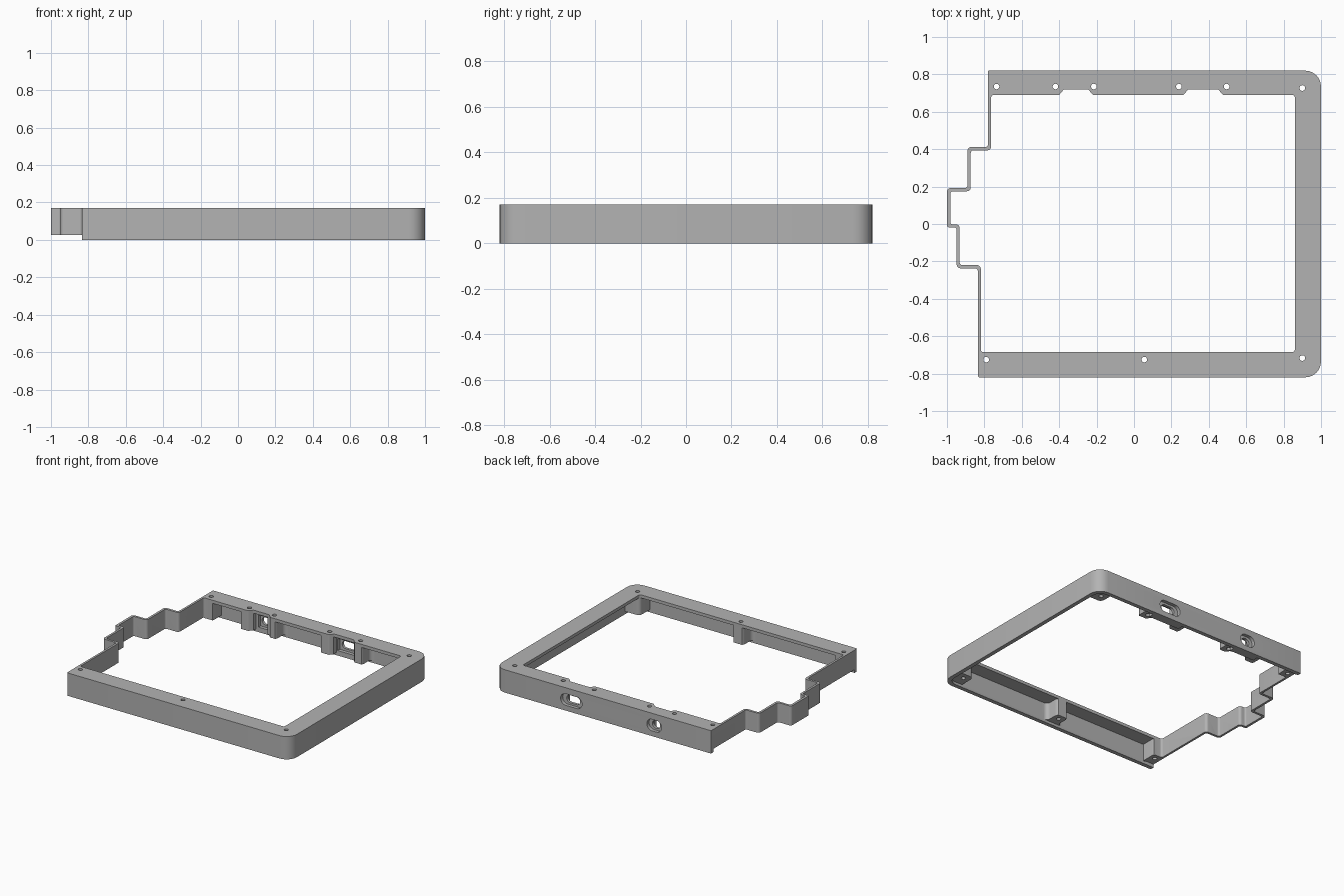
import bpy, bmesh, math
from mathutils import Vector

cube = bpy.data.objects.get("Cube")
if cube:
    bpy.data.objects.remove(cube, do_unlink=True)

grey = bpy.data.materials.new("matte grey")
grey.use_nodes = True
GREY = (0.45, 0.45, 0.45, 1)
grey.diffuse_color = GREY
grey.node_tree.nodes["Principled BSDF"].inputs["Base Color"].default_value = GREY

H = 0.17        # total height
PLATE = 0.147   # underside of the top flange
HALF = 0.82     # half depth
WALL = 0.03


def rounded(points, default=0.015, steps=6):
    """Fillet each (x, y[, radius]) corner of a closed outline."""
    out = []
    n = len(points)
    for i, p in enumerate(points):
        r = p[2] if len(p) > 2 else default
        c = Vector(p[:2])
        a = Vector(points[i - 1][:2]) - c
        b = Vector(points[(i + 1) % n][:2]) - c
        if r == 0:
            out.append(c)
            continue
        half = a.angle(b) / 2
        d = r / math.tan(half)
        mid = c + (a.normalized() + b.normalized()).normalized() * (r / math.sin(half))
        start = c + a.normalized() * d - mid
        end = c + b.normalized() * d - mid
        sweep = start.angle_signed(end)
        for k in range(steps + 1):
            t = -sweep * k / steps
            out.append(mid + Vector((start.x * math.cos(t) - start.y * math.sin(t),
                                     start.x * math.sin(t) + start.y * math.cos(t))))
    return out


def prism(name, outline, low, high, axis="Z"):
    """Extrude an outline upward, or along y when axis is Y (outline is x, z)."""
    bm = bmesh.new()
    place = (lambda p: (p.x, p.y, low)) if axis == "Z" else (lambda p: (p.x, low, p.y))
    move = (0, 0, high - low) if axis == "Z" else (0, high - low, 0)
    face = bm.faces.new([bm.verts.new(place(p)) for p in outline])
    new = bmesh.ops.extrude_face_region(bm, geom=[face])["geom"]
    bmesh.ops.translate(bm, vec=move, verts=[v for v in new if isinstance(v, bmesh.types.BMVert)])
    bmesh.ops.recalc_face_normals(bm, faces=bm.faces)
    mesh = bpy.data.meshes.new(name)
    bm.to_mesh(mesh)
    bm.free()
    obj = bpy.data.objects.new(name, mesh)
    bpy.context.collection.objects.link(obj)
    return obj


def box(x0, x1, y0, y1, r=0.0):
    return rounded([(x0, y0, r), (x1, y0, r), (x1, y1, r), (x0, y1, r)])


def cut(target, cutter):
    """Subtract the cutter for good, then discard it."""
    mod = target.modifiers.new("cut", "BOOLEAN")
    mod.operation = "DIFFERENCE"
    mod.solver = "EXACT"
    mod.object = cutter
    bpy.context.view_layer.update()
    graph = bpy.context.evaluated_depsgraph_get()
    mesh = bpy.data.meshes.new_from_object(target.evaluated_get(graph))
    target.modifiers.clear()
    target.data = mesh
    bpy.data.objects.remove(cutter, do_unlink=True)


# Outer outline with the stepped left wall
outer = [(-0.835, -HALF, 0.01), (1, -HALF, 0.085), (1, HALF, 0.085), (-0.78, HALF, 0.005),
         (-0.78, 0.412), (-0.89, 0.412, 0.02), (-0.89, 0.192), (-1, 0.192, 0.02),
         (-1, -0.018, 0.012), (-0.948, -0.018), (-0.948, -0.237, 0.02), (-0.835, -0.237)]
frame = prism("frame", rounded(outer), 0, H)

# Inner face of the stepped wall, shared by the opening and the pocket
steps = [(-0.764, 0.394, 0.02), (-0.873, 0.394), (-0.873, 0.175, 0.02), (-0.982, 0.175),
         (-0.982, -0.002, 0.012), (-0.932, -0.002, 0.02), (-0.932, -0.22), (-0.819, -0.22, 0.02)]

# Through opening, with two notches along the back flange
notches = []
for left, right in ((0.265, 0.475), (-0.4, -0.22)):
    notches += [(right, 0.69, 0.01), (right - 0.025, 0.72, 0.01),
                (left + 0.025, 0.72, 0.01), (left, 0.69, 0.01)]
opening = ([(-0.819, -0.685), (0.86, -0.685), (0.86, 0.69)] + notches
           + [(-0.764, 0.69)] + steps)

# Hollow beneath the flange, leaving bosses and port blocks standing
inner = HALF - WALL
pocket = prism("pocket", rounded([(-0.819, -inner), (1 - WALL, -inner, 0.06),
                                  (1 - WALL, inner, 0.06), (-0.764, inner)] + steps),
               -0.1, PLATE)


def boss(x, side, half=0.045):
    """Rounded screw boss flaring into the front or back wall."""
    y0, y1, y2 = 0.675 * side, inner * side, 0.9 * side
    prof = [(x - half, y0, 0.035), (x + half, y0, 0.035), (x + half, y1, 0.03),
            (x + half + 0.05, y1, 0), (x + half + 0.05, y2, 0), (x - half - 0.05, y2, 0),
            (x - half - 0.05, y1, 0), (x - half, y1, 0.03)]
    return prism("boss", rounded(prof), 0.02, 0.3)


back_screws = [-0.42, -0.215, 0.24, 0.495]
for x in back_screws:
    cut(pocket, boss(x, 1))
cut(pocket, boss(0.055, -1))
for x0, x1, side in ((0.85, 1.1, 1), (0.85, 1.1, -1), (-0.9, -0.69, 1), (-0.9, -0.745, -1)):
    y0, y1 = sorted((0.67 * side, 0.9 * side))
    cut(pocket, prism("corner_boss", box(x0, x1, y0, y1, 0.03), 0.02, 0.3))
for x0, x1 in ((-0.42, -0.215), (0.24, 0.495)):
    cut(pocket, prism("port_block", box(x0, x1, 0.75, 0.9), -0.2, 0.3))

cut(frame, pocket)
cut(frame, prism("opening", rounded(opening), -0.1, 0.4))

# Raised underside of the stepped wall
cut(frame, prism("wall_relief", box(-1.2, -0.76, -inner, inner), -0.1, 0.025))

# Screw holes
screws = [(x, 0.735) for x in back_screws + [-0.735]]
screws += [(0.9, 0.727), (0.9, -0.717), (-0.79, -0.725), (0.055, -0.725)]
for x, y in screws:
    r = 0.015
    cut(frame, prism("screw_hole", box(x - r, x + r, y - r, y + r, r * 0.999), -0.1, 0.4))

# Ports: outer rounded recess, slot through, square recess inside
for x, wide, slot, room in ((0.37, 0.088, 0.055, 0.075), (-0.312, 0.06, 0.032, 0.045)):
    z = 0.082
    cut(frame, prism("port_recess", box(x - wide, x + wide, z - 0.043, z + 0.043, 0.042),
                     0.795, 0.9, "Y"))
    cut(frame, prism("port_slot", box(x - slot, x + slot, z - 0.028, z + 0.028, 0.027),
                     0.7, 0.9, "Y"))
    cut(frame, prism("port_room", box(x - room, x + room, z - 0.045, z + 0.045),
                     0.7, 0.775, "Y"))

frame.data.materials.clear()
frame.data.materials.append(grey)
for poly in frame.data.polygons:
    poly.material_index = 0
bpy.ops.object.select_all(action="DESELECT")
frame.select_set(True)
bpy.context.view_layer.objects.active = frame
bpy.ops.object.shade_smooth_by_angle(angle=math.radians(30))
